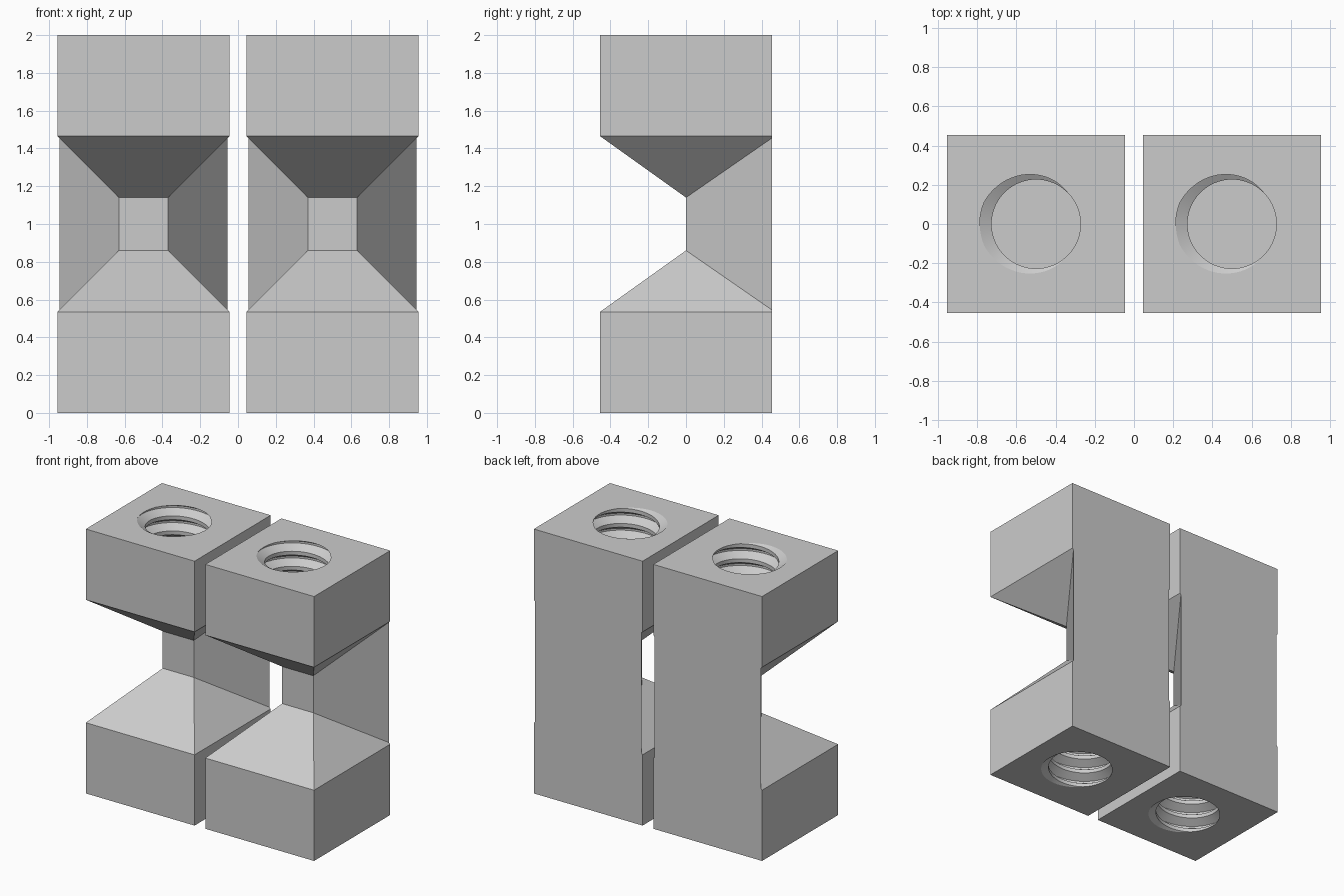
import bpy, bmesh, math

cube = bpy.data.objects.get("Cube")
if cube:
    bpy.data.objects.remove(cube, do_unlink=True)

H = 0.455                       # half width of a block
PITCH, DEPTH, COLS = 0.114, 0.45, 64
R_CREST, R_ROOT = 0.227, 0.287

grey = bpy.data.materials.new("plain grey")
grey.use_nodes = True
grey.diffuse_color = (0.6, 0.6, 0.6, 1)
grey.node_tree.nodes["Principled BSDF"].inputs["Base Color"].default_value = (0.6, 0.6, 0.6, 1)


def make_object(name, bm):
    bmesh.ops.recalc_face_normals(bm, faces=bm.faces)
    mesh = bpy.data.meshes.new(name)
    bm.to_mesh(mesh)
    bm.free()
    mesh.materials.append(grey)
    obj = bpy.data.objects.new(name, mesh)
    bpy.context.collection.objects.link(obj)
    return obj


def body(name):
    """Bracket: two end blocks tapering to a narrow neck, joined along the back."""
    bm = bmesh.new()
    halves = []
    for flip in (False, True):
        def pair(x, y, z):
            return [bm.verts.new((s * x, y, 2 - z if flip else z)) for s in (-1, 1)]
        end_f, end_b = pair(H, -H, 0), pair(H, H, 0)
        rim_f, rim_b = pair(H, -H, 0.535), pair(H, H, 0.535)
        web, neck = pair(H - 0.01, H, 0.545), pair(0.13, 0, 0.86)
        bm.faces.new((*end_f, *reversed(end_b)))
        bm.faces.new((*end_f, *reversed(rim_f)))
        bm.faces.new((*rim_f, *reversed(neck)))
        for s in (0, 1):
            bm.faces.new((end_f[s], end_b[s], rim_b[s], rim_f[s]))
            bm.faces.new((rim_f[s], rim_b[s], web[s], neck[s]))
        halves.append((end_b, rim_b, web, neck))
    (b0, r0, w0, n0), (b1, r1, w1, n1) = halves
    # neck face, web sides and the flat back
    bm.faces.new((*n0, *reversed(n1)))
    for s in (0, 1):
        bm.faces.new((n0[s], w0[s], w1[s], n1[s]))
    bm.faces.new((b0[0], r0[0], w0[0], w1[0], r1[0], b1[0],
                  b1[1], r1[1], w1[1], w0[1], r0[1], b0[1]))
    return make_object(name, bm)


def thread_radius(t):
    """Thread profile over one pitch: root flat, flank, crest flat, flank."""
    d = abs((t + 0.5) % 1 - 0.5)
    k = min(max((d - 0.0625) / 0.3125, 0), 1)
    return R_ROOT + (R_CREST - R_ROOT) * k


def thread_cutter(flip):
    """Helical thread core, clipped flat at the hole floor and at the block face."""
    bm = bmesh.new()
    turns = range(-math.ceil(DEPTH / PITCH) - 2, 3)
    marks = [n + o for n in turns for o in (-0.375, -0.0625, 0.0625, 0.375)]
    columns = []
    for i in range(COLS + 1):
        a = 2 * math.pi * i / COLS
        lead = i / COLS - 0.5           # root meets the face on the -x side
        col = []
        for m in marks:
            z = min(max((m + lead) * PITCH, -DEPTH), 0)
            r = thread_radius(z / PITCH - lead)
            col.append((r * math.cos(a), r * math.sin(a), z))
        col.append((col[-1][0], col[-1][1], 0.1))
        columns.append(col)
    # The last column is one pitch up, so close the loop with the first one's marks
    columns[-1] = columns[0]
    shift = 4
    grid = [[bm.verts.new(p) for p in col] for col in columns[:-1]]
    rows = len(marks)
    for i in range(COLS):
        here, after = grid[i], grid[(i + 1) % COLS]
        k = shift if i == COLS - 1 else 0
        for j in range(rows):
            ja, jb = min(j + k, rows - 1), min(j + 1 + k, rows - 1)
            if j == rows - 1:
                jb = rows
            if ja != jb:
                bm.faces.new((here[j], after[ja], after[jb], here[j + 1]))
    bmesh.ops.remove_doubles(bm, verts=bm.verts, dist=1e-5)
    bmesh.ops.holes_fill(bm, edges=[e for e in bm.edges if e.is_boundary], sides=0)
    bmesh.ops.triangulate(bm, faces=[f for f in bm.faces if len(f.verts) == 4])
    cutter = make_object("thread_cutter", bm)
    cutter.hide_render = True
    cutter.location.z = 0 if flip else 2
    cutter.rotation_euler.y = math.pi if flip else 0
    return cutter


# Cut a threaded hole into each end of the bracket
left = body("left_bracket")
cutters = [thread_cutter(flip) for flip in (False, True)]
for c in cutters:
    mod = left.modifiers.new("threaded hole", 'BOOLEAN')
    mod.object, mod.operation, mod.solver = c, 'DIFFERENCE', 'EXACT'
bpy.context.view_layer.update()
bpy.context.view_layer.objects.active = left
left.select_set(True)
for mod in list(left.modifiers):
    bpy.ops.object.modifier_apply(modifier=mod.name)
for c in cutters:
    bpy.data.objects.remove(c, do_unlink=True)
bpy.ops.object.shade_smooth_by_angle(angle=math.radians(25))

# Second identical bracket alongside
left.location.x = 0.5
right = left.copy()
right.name = "right_bracket"
right.location.x = -0.5
bpy.context.collection.objects.link(right)
